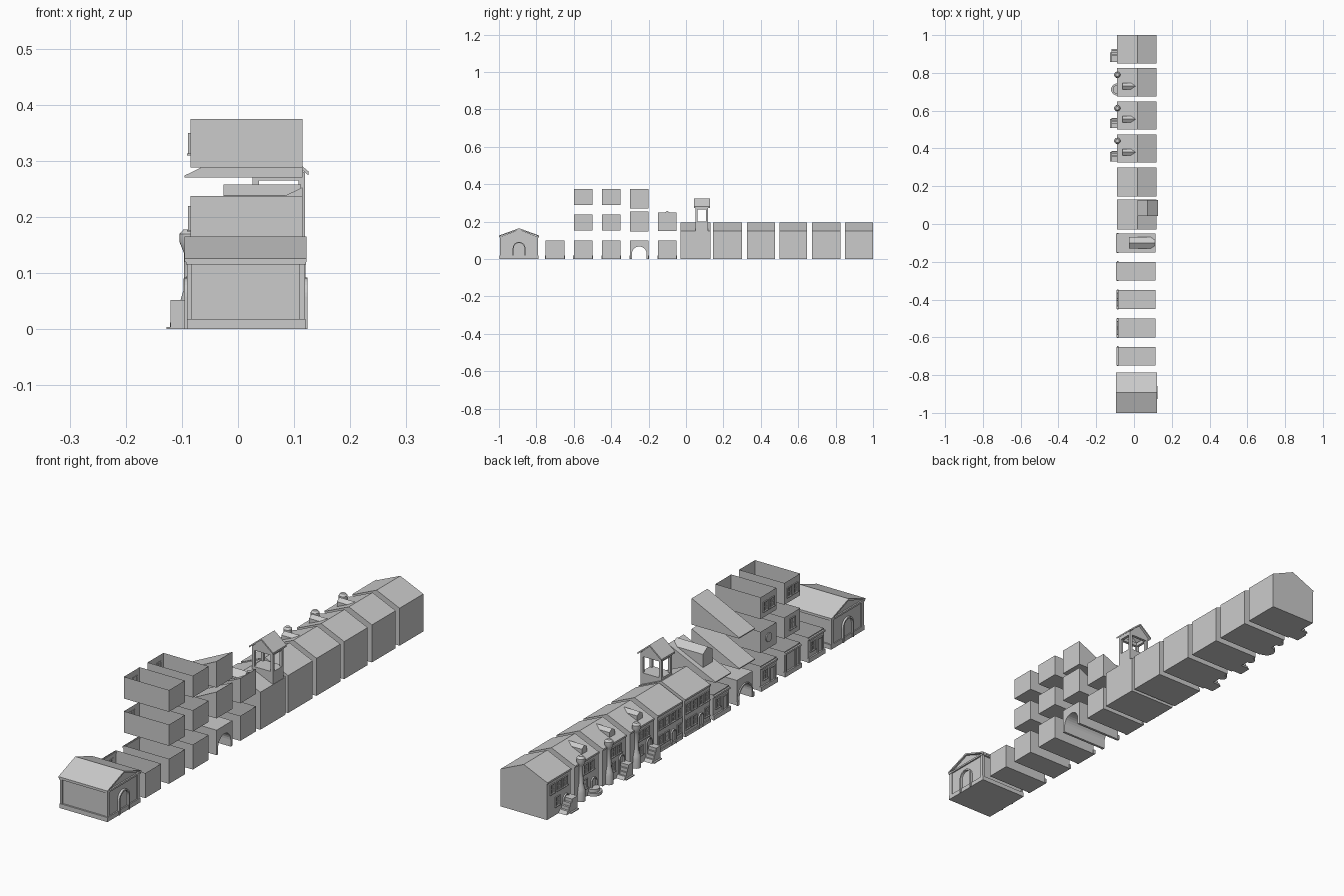
import bpy, bmesh, math
from mathutils import Vector

if "Cube" in bpy.data.objects:
    bpy.data.objects.remove(bpy.data.objects["Cube"])


def finish(name, bm, normals=True):
    if normals:
        bmesh.ops.recalc_face_normals(bm, faces=bm.faces)
    me = bpy.data.meshes.new(name)
    bm.to_mesh(me)
    bm.free()
    ob = bpy.data.objects.new(name, me)
    bpy.context.collection.objects.link(ob)
    return ob


def boxes(name, items, open_top=False):
    """Boxes given as (x0, x1, y0, y1, z0, z1), joined in one object."""
    bm = bmesh.new()
    for x0, x1, y0, y1, z0, z1 in items:
        r = bmesh.ops.create_cube(bm, size=1)
        for v in r['verts']:
            c = v.co
            v.co = Vector((x1 if c.x > 0 else x0, y1 if c.y > 0 else y0, z1 if c.z > 0 else z0))
    bmesh.ops.recalc_face_normals(bm, faces=bm.faces)
    if open_top:
        bmesh.ops.delete(bm, geom=[f for f in bm.faces if f.normal.z > .9], context='FACES')
    return finish(name, bm, False)


def prism(name, pts, axis, a, b):
    """Extrude a 2D profile along x (pts = y,z), y (pts = x,z) or z (pts = x,y)."""
    place = {'x': lambda p, q, t: (t, p, q), 'y': lambda p, q, t: (p, t, q),
             'z': lambda p, q, t: (p, q, t)}[axis]
    bm = bmesh.new()
    lo = [bm.verts.new(place(p, q, a)) for p, q in pts]
    hi = [bm.verts.new(place(p, q, b)) for p, q in pts]
    bm.faces.new(lo)
    bm.faces.new(hi)
    n = len(pts)
    for i in range(n):
        bm.faces.new((lo[i], lo[(i + 1) % n], hi[(i + 1) % n], hi[i]))
    return finish(name, bm)


def arch(yc, r, spring, z0=0, n=14):
    """Round-headed opening outline, from left foot to right foot."""
    curve = [(yc - r * math.cos(math.pi * i / n), spring + r * math.sin(math.pi * i / n))
             for i in range(n + 1)]
    return [(yc - r, z0)] + curve + [(yc + r, z0)]


def arch_trim(name, yc, r, spring, xa, xb, t=.006):
    prism(name, arch(yc, r + t, spring) + arch(yc, r, spring)[::-1], 'x', xa, xb)


FACE = -.085


def window(y, z, w=.022, h=.034, name="window_frame"):
    t, a, b = .003, FACE - .004, FACE + .002
    y0, y1 = y - w / 2, y + w / 2
    boxes(name, [(a, b, y0 - t, y0, z, z + h), (a, b, y1, y1 + t, z, z + h),
                 (a, b, y0 - t, y1 + t, z + h, z + h + t),
                 (a - .002, b, y0 - t * 2, y1 + t * 2, z - t, z),
                 (a + .002, b, y - .001, y + .001, z, z + h),
                 (a + .002, b, y0, y1, z + h / 2 - .001, z + h / 2 + .001)])


def lathe(name, x, y, prof, n=20):
    bm = bmesh.new()
    rings = [[bm.verts.new((x + r * math.cos(2 * math.pi * i / n),
                            y + r * math.sin(2 * math.pi * i / n), z)) for i in range(n)]
             for r, z in prof]
    for A, B in zip(rings, rings[1:]):
        for i in range(n):
            bm.faces.new((A[i], A[(i + 1) % n], B[(i + 1) % n], B[i]))
    bm.faces.new(rings[0])
    bm.faces.new(rings[-1])
    ob = finish(name, bm)
    bpy.context.view_layer.objects.active = ob
    ob.select_set(True)
    bpy.ops.object.shade_smooth_by_angle()
    ob.select_set(False)


def gable_dormer(name, yc, hw, x0, x1, z0, zw, zp):
    prism(name, [(yc - hw, z0), (yc + hw, z0), (yc + hw, zw), (yc, zp), (yc - hw, zw)], 'x', x0, x1)


# --- Row houses with the ridge along y
HOUSE = [(FACE, 0), (.12, 0), (.12, .15), (.018, .195), (FACE, .15)]
houses = [(-.03, .13), (.145, .30), (.325, .475), (.5, .648), (.675, .825), (.85, 1.0)]
for i, (a, b) in enumerate(houses):
    prism("row_house_body", HOUSE, 'y', a, b)
    boxes("eave_moulding", [(FACE - .004, FACE + .004, a, b, .144, .151)])
    if i < 2:
        # plain town houses: five bays, central door
        boxes("plinth", [(FACE - .004, FACE + .002, a, b, 0, .012)])
        for k in range(4):
            y = a + (b - a) * (k + .5) / 4
            window(y, .092)
            if k != 1:
                window(y, .03)
        arch_trim("door_surround", a + (b - a) * .375, .011, .045, FACE - .006, FACE + .002, .004)
    else:
        # upper windows, side door and a stoop at the low-y end
        for f in (.3, .55) if i < 5 else (.25, .5, .78):
            window(a + .15 * f, .095)
        window(a + .085, .035)
        arch_trim("door_surround", a + .032, .013, .068 if i < 4 else .045, FACE - .006, FACE + .002, .004)
        s = a + .007
        if i == 4:
            # half-round step
            for rr, z0, z1 in ((.033, 0, .012), (.025, .012, .024)):
                prism("round_step", [(FACE - rr * math.sin(math.pi * k / 16) * 1.1,
                                      s + .03 - rr * math.cos(math.pi * k / 16))
                                     for k in range(17)], 'z', z0, z1)
        else:
            n, w = 4, (.055 if i < 5 else .07)
            pts = [(s, 0), (s, .052)]
            for k in range(n):
                y = s + w * (.5 + .5 * k / n)
                pts += [(y, .052 * (n - k) / n), (y, .052 * (n - k - 1) / n)]
            prism("stoop_steps", pts[:-1] + [(s + w, 0)], 'x', -.12, FACE)
            boxes("stoop_foot", [(-.127, -.1, s, s + .05, 0, .004)])
    if i in (2, 3, 4):
        # bottle-shaped chimney stack and roof dormer
        lathe("chimney_stack", -.088, b - .035,
              [(.017, 0), (.017, .035), (.015, .05), (.009, .07), (.008, .135),
               (.011, .142), (.016, .155), (.016, .17), (.009, .178)])
        gable_dormer("roof_dormer", a + .055, .017, -.062, .015, .15, .18, .191)

# --- Bell turret on the first row house
x0, x1, y0, y1 = .026, .119, .05, .118
boxes("turret_base", [(x0, x1, y0, y1, .15, .2)])
p = .011
boxes("turret_posts", [(x, x + p, y, y + p, .2, .272) for x in (x0, x1 - p) for y in (y0, y1 - p)])
boxes("turret_beams", [(x0, x1, y0, y0 + p, .265, .28), (x0, x1, y1 - p, y1, .265, .28),
                       (x0, x0 + p, y0, y1, .265, .28), (x1 - p, x1, y0, y1, .265, .28)])
xm = (x0 + x1) / 2
prism("turret_roof", [(x0 - .007, .274), (xm, .318), (x1 + .007, .274), (x1 + .007, .281),
                      (xm, .325), (x0 - .007, .281)], 'y', .042, .127)
for y in (y0, y1 - .004):
    prism("turret_gable", [(x0, .278), (x1, .278), (xm, .32)], 'y', y, y + .004)

# --- Modular storey boxes, open on top
for yc in (-.1, -.4, -.55, -.7):
    a, b = yc - .05, yc + .05
    boxes("ground_storey", [(FACE, .115, a, b, 0, .1)], True)
    boxes("ground_plinth", [(FACE - .006, FACE + .002, a - .003, b + .003, 0, .018)])
    boxes("shop_moulding", [(FACE - .007, FACE + .002, a, b, .088, .095)])
    if yc == -.55:
        boxes("shop_front", [(FACE - .005, FACE, y, y + .006, .018, .088)
                             for y in (a + .004, a + .03, b - .01)])
    else:
        boxes("door_frame", [(FACE - .005, FACE, y, y + .004, 0, .07) for y in (a + .012, a + .04)]
              + [(FACE - .005, FACE, a + .012, a + .044, .07, .075)])
        window(yc + .022, .04)
for yc in (-.4, -.55):
    for z0, z1 in ((.152, .237), (.288, .375)):
        boxes("upper_storey", [(FACE, .115, yc - .05, yc + .05, z0, z1)], True)
        if z0 < .2 and yc == -.4:
            prism("round_window", [(yc + .018 * math.cos(k * math.pi / 10),
                                    z0 + .045 + .018 * math.sin(k * math.pi / 10))
                                   for k in range(20)], 'x', FACE - .004, FACE)
        elif z0 < .2:
            window(yc, z0 + .025, .03, .04)
        else:
            window(yc - .02, z0 + .025)
            window(yc + .02, z0 + .025)

# --- Ground storey with carriage passage
prism("carriage_passage", [(-.3, .1), (-.3, 0)] + arch(-.25, .04, .027) + [(-.2, 0), (-.2, .1)],
      'x', FACE, .115)
boxes("passage_plinth", [(FACE - .006, FACE + .002, y, y + .011, 0, .018) for y in (-.303, -.208)])
arch_trim("passage_trim", -.25, .04, .027, FACE - .005, FACE + .001, .005)

# --- Lean-to roof modules
for yc, z0, z1 in ((-.25, .27, .375), (-.25, .147, .253), (-.1, .15, .25)):
    prism("lean_to_roof", [(-.095, z0), (.115, z0), (.115, z1), (-.095, z0 + .004)],
          'y', yc - .05, yc + .05)
gable_dormer("lean_to_dormer", -.1, .03, -.026, .112, .18, .238, .258)

# --- Gabled end hall with the ridge along x
boxes("hall_walls", [(-.087, .115, -.99, -.795, 0, .118)])
boxes("hall_plinth", [(-.091, .12, -.997, -.788, 0, .018)])
boxes("hall_pilasters", [(x, x + .009, y, y + .014, .018, .118)
                         for x in (-.091, .11) for y in (-.994, -.805)])
boxes("hall_cornice", [(-.093, .121, -.998, -.787, .115, .122)])
prism("hall_gable", [(-.99, .12), (-.795, .12), (-.8925, .158)], 'x', -.087, .115)
prism("hall_roof", [(-1.0, .12), (-.8925, .158), (-.785, .12), (-.785, .126),
                    (-.8925, .165), (-1.0, .126)], 'x', -.095, .122)
for xa, xb in ((-.095, -.085), (.113, .124)):
    arch_trim("hall_arch_trim", -.8925, .028, .058, xa, xb)
